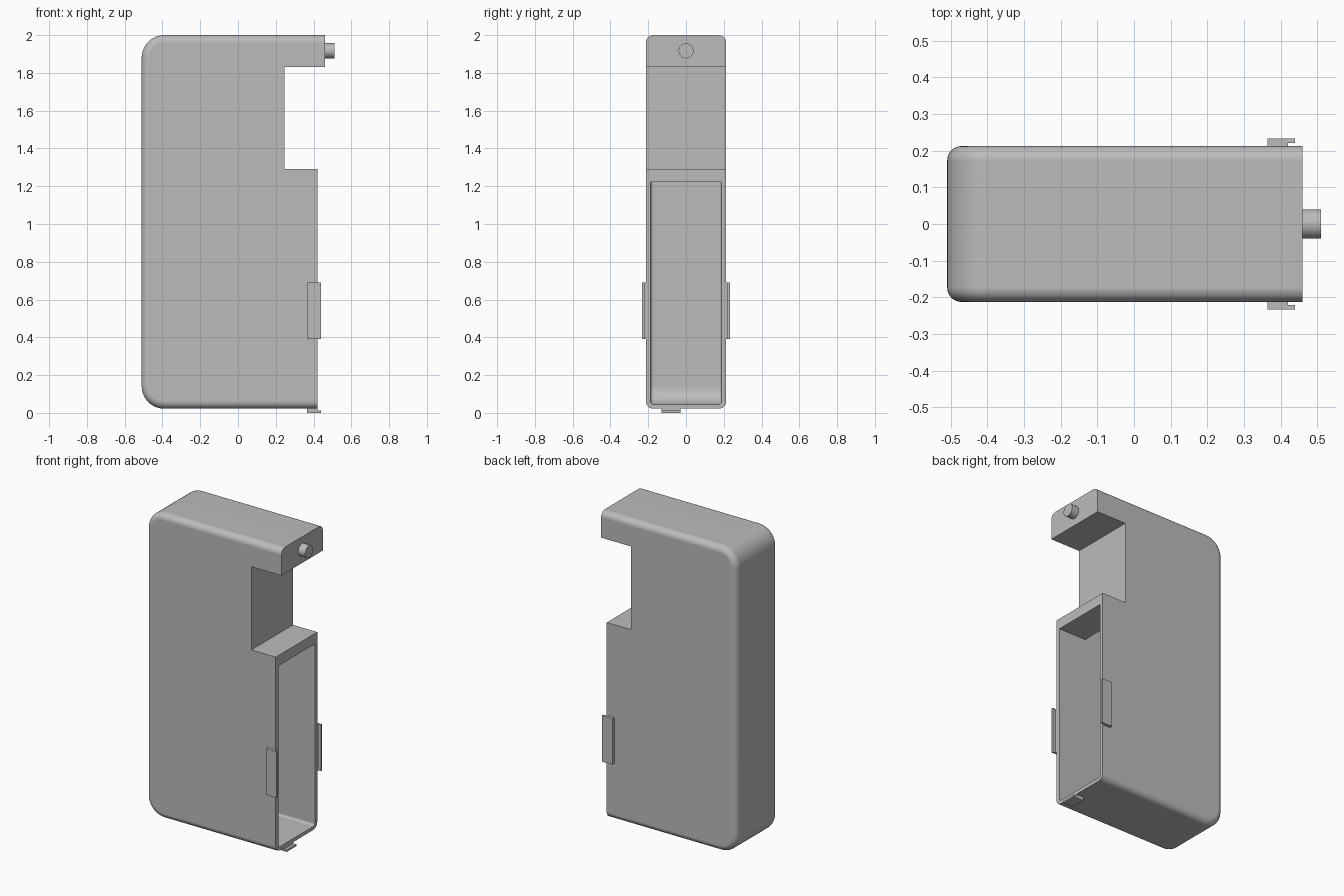
import bpy, bmesh
from math import sin, cos, pi, radians
from mathutils import Vector

cube = bpy.data.objects.get("Cube")
if cube:
    bpy.data.objects.remove(cube, do_unlink=True)

grey = bpy.data.materials.new("plain grey")
grey.use_nodes = True
grey.diffuse_color = (0.5, 0.5, 0.5, 1)
grey.node_tree.nodes["Principled BSDF"].inputs["Base Color"].default_value = (0.5, 0.5, 0.5, 1)


def prism(name, profile, start, depth):
    """Extrude a closed loop of 3D points from start along depth."""
    bm = bmesh.new()
    face = bm.faces.new([bm.verts.new(Vector(p) + Vector(start)) for p in profile])
    ext = bmesh.ops.extrude_face_region(bm, geom=[face])["geom"]
    bmesh.ops.translate(bm, vec=depth, verts=[g for g in ext if isinstance(g, bmesh.types.BMVert)])
    bmesh.ops.recalc_face_normals(bm, faces=bm.faces)
    mesh = bpy.data.meshes.new(name)
    bm.to_mesh(mesh)
    bm.free()
    mesh.materials.append(grey)
    ob = bpy.data.objects.new(name, mesh)
    bpy.context.collection.objects.link(ob)
    return ob


def side_prism(name, outline, half):
    return prism(name, [(x, 0, z) for x, z in outline], (0, -half, 0), (0, 2 * half, 0))


def select(ob):
    bpy.ops.object.select_all(action="DESELECT")
    ob.select_set(True)
    bpy.context.view_layer.objects.active = ob


def cut(ob, cutter):
    mod = ob.modifiers.new("cut", "BOOLEAN")
    mod.operation, mod.solver, mod.object = "DIFFERENCE", "EXACT", cutter
    select(ob)
    bpy.ops.object.modifier_apply(modifier=mod.name)
    bpy.data.objects.remove(cutter, do_unlink=True)


def rounded_block(name, x0, z0, z1, half, corner, fillet):
    """Long block with two rounded back corners and filleted side edges."""
    outline = [(0.9, z0), (0.9, z1)]
    for cz, turn in ((z1 - corner, pi / 2), (z0 + corner, pi)):
        for i in range(11):
            a = turn + i * pi / 20
            outline.append((x0 + corner + corner * cos(a), cz + corner * sin(a)))
    ob = side_prism(name, outline, half)
    mod = ob.modifiers.new("fillet", "BEVEL")
    mod.width, mod.segments, mod.limit_method = fillet, 6, "ANGLE"
    mod.angle_limit = radians(60)
    select(ob)
    bpy.ops.object.modifier_apply(modifier=mod.name)
    return ob


# Housing: rounded block with the stepped front cut away
body = rounded_block("housing", -0.51, 0.022, 2.0, 0.213, 0.12, 0.04)
cut(body, side_prism("front_cutter", [
    (0.42, -0.5), (0.42, 1.29), (0.245, 1.29), (0.245, 1.83),
    (0.46, 1.83), (0.46, 2.5), (1.2, 2.5), (1.2, -0.5)], 0.5))

# Hollow interior, open at the lower front
cavity = rounded_block("cavity_cutter", -0.485, 0.045, 1.975, 0.187, 0.095, 0.015)
cut(cavity, side_prism("cavity_trim", [
    (0.22, 1.222), (0.22, 2.5), (1.2, 2.5), (1.2, 1.222)], 0.5))
cut(body, cavity)
select(body)
bpy.ops.object.shade_smooth_by_angle(angle=radians(30))
body.modifiers.new("even shading", "WEIGHTED_NORMAL").keep_sharp = True

# Round peg on the end of the upper arm
peg = prism("peg", [(0, 0.04 * cos(i * pi / 16), 0.04 * sin(i * pi / 16)) for i in range(32)],
            (0.455, 0, 1.917), (0.055, 0, 0))
select(peg)
bpy.ops.object.shade_smooth_by_angle(angle=radians(30))

# Hooked clips: stepped section with a thin lip past the rim (along, outward)
clip = [(0.365, -0.004), (0.365, 0.021), (0.44, 0.021), (0.44, 0.009), (0.42, 0.009), (0.42, -0.004)]
for name, side in (("left_clip", 1), ("right_clip", -1)):
    prism(name, [(x, side * (0.212 + d), 0) for x, d in clip], (0, 0, 0.39), (0, 0, 0.3))
prism("bottom_clip", [(x, 0, 0.021 - d) for x, d in clip], (0, -0.13, 0), (0, 0.1, 0))
